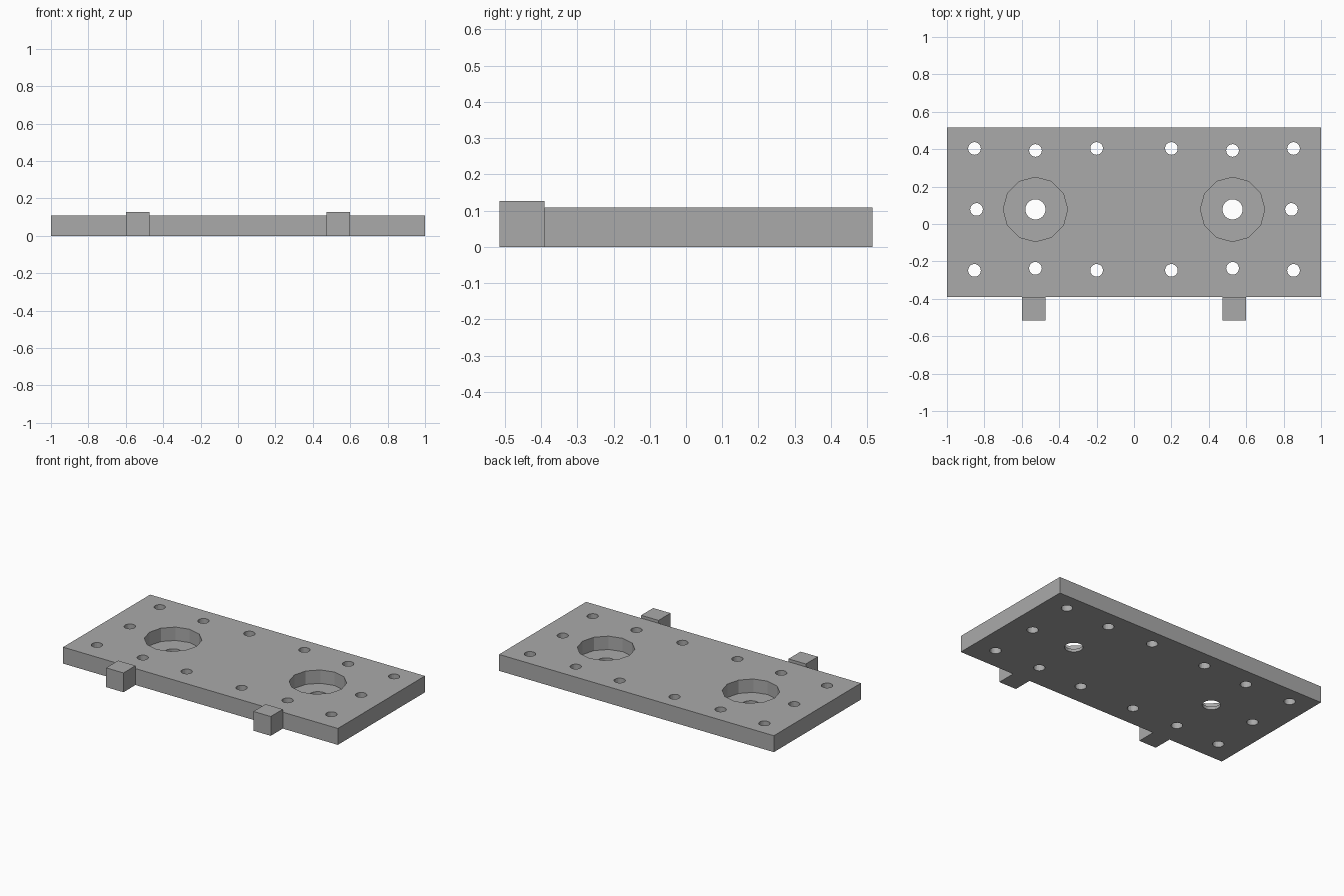
import bpy
import bmesh
from math import pi
from mathutils import Matrix

cube = bpy.data.objects.get("Cube")
if cube:
    bpy.data.objects.remove(cube, do_unlink=True)

THICK = 0.108
FLOOR = 0.02
FRONT, BACK = -0.39, 0.515
HUB_X, MID_Y = 0.527, 0.078

grey = bpy.data.materials.new("plain_grey")
grey.use_nodes = True
grey.diffuse_color = (0.40, 0.40, 0.40, 1)
grey.node_tree.nodes["Principled BSDF"].inputs["Base Color"].default_value = (0.40, 0.40, 0.40, 1)


def make_object(name, bm):
    mesh = bpy.data.meshes.new(name)
    bm.to_mesh(mesh)
    bm.free()
    mesh.materials.append(grey)
    obj = bpy.data.objects.new(name, mesh)
    bpy.context.collection.objects.link(obj)
    return obj


def box(name, x0, x1, y0, y1, z1):
    bm = bmesh.new()
    place = Matrix.Translation(((x0 + x1) / 2, (y0 + y1) / 2, z1 / 2))
    bmesh.ops.create_cube(bm, size=1, matrix=place @ Matrix.Diagonal((x1 - x0, y1 - y0, z1, 1)))
    return make_object(name, bm)


def add_drill(bm, x, y, radius, bottom, sides):
    # upright cylinder from the given bottom to above the plate, on both sides
    top = THICK + 0.1
    for side in (-1, 1):
        place = Matrix.Translation((side * x, y, (bottom + top) / 2)) @ Matrix.Rotation(pi / 2, 4, "Z")
        bmesh.ops.create_cone(bm, cap_ends=True, segments=sides, radius1=radius,
                              radius2=radius, depth=top - bottom, matrix=place)


def cut(target, cutter):
    cutter.hide_render = True
    mod = target.modifiers.new("cut", "BOOLEAN")
    mod.operation = "DIFFERENCE"
    mod.solver = "EXACT"
    mod.object = cutter
    bpy.context.view_layer.objects.active = target
    bpy.ops.object.modifier_apply(modifier=mod.name)
    bpy.data.objects.remove(cutter, do_unlink=True)


# Mounting plate
plate = box("mounting_plate", -1, 1, FRONT, BACK, THICK)

# Two round pockets with a thin floor
pockets = bmesh.new()
add_drill(pockets, HUB_X, MID_Y, 0.172, FLOOR, 12)
cut(plate, make_object("pocket_cutter", pockets))

# Through holes: hub holes, end holes, and mirrored rows of screw holes
holes = bmesh.new()
add_drill(holes, HUB_X, MID_Y, 0.054, -0.1, 24)
add_drill(holes, 0.842, MID_Y, 0.034, -0.1, 20)
for row in (-1, 1):
    for x, offset in ((0.2, 0.326), (HUB_X, 0.315), (0.853, 0.326)):
        add_drill(holes, x, MID_Y + row * offset, 0.034, -0.1, 20)
cut(plate, make_object("hole_cutter", holes))

# Front tabs, slightly taller than the plate
for side, name in ((1, "left_tab"), (-1, "right_tab")):
    edges = sorted((side * 0.473, side * 0.599))
    box(name, *edges, -0.515, FRONT, 0.127)
